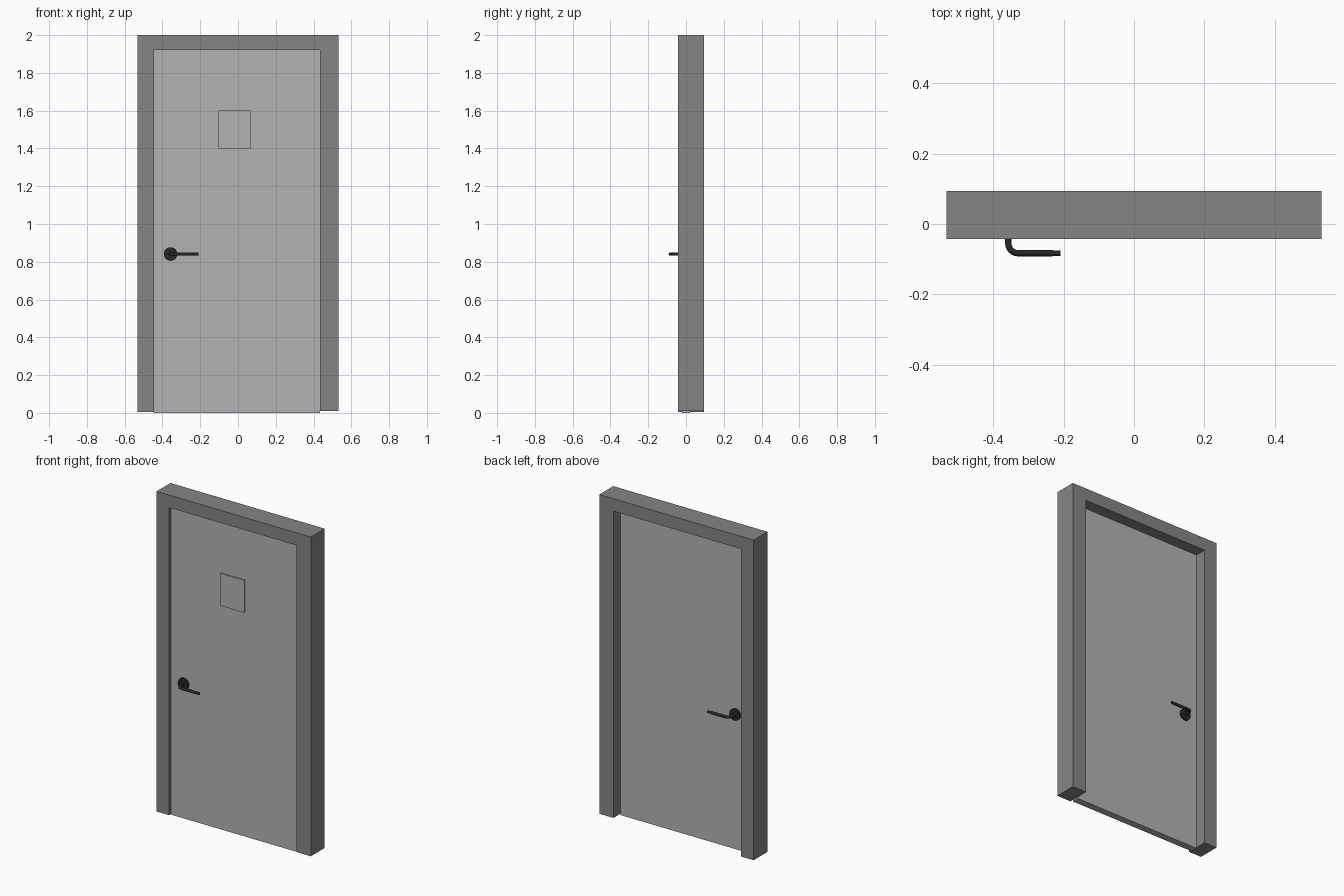
import bpy, bmesh, math
from mathutils import Matrix, Vector

if "Cube" in bpy.data.objects:
    bpy.data.objects.remove(bpy.data.objects["Cube"])


def material(name, v):
    m = bpy.data.materials.new(name)
    m.diffuse_color = (v, v, v, 1)
    m.use_nodes = True
    m.node_tree.nodes["Principled BSDF"].inputs["Base Color"].default_value = m.diffuse_color
    return m


FRAME = material("dark grey frame", 0.235)
LEAF = material("light grey door", 0.45)
METAL = material("black metal", 0.021)


def finish(name, bm, mat, smooth=False):
    bmesh.ops.recalc_face_normals(bm, faces=bm.faces[:])
    me = bpy.data.meshes.new(name)
    bm.to_mesh(me)
    bm.free()
    ob = bpy.data.objects.new(name, me)
    bpy.context.collection.objects.link(ob)
    me.materials.append(mat)
    if smooth:
        bpy.ops.object.select_all(action='DESELECT')
        ob.select_set(True)
        bpy.context.view_layer.objects.active = ob
        bpy.ops.object.shade_smooth_by_angle(angle=math.radians(40))
    return ob


def slab(name, outline, y0, y1, mat):
    """Extrude an x-z outline from y0 to y1."""
    bm = bmesh.new()
    face = bm.faces.new([bm.verts.new((x, y0, z)) for x, z in outline])
    ext = bmesh.ops.extrude_face_region(bm, geom=[face])["geom"]
    bmesh.ops.translate(bm, vec=(0, y1 - y0, 0),
                        verts=[g for g in ext if isinstance(g, bmesh.types.BMVert)])
    return finish(name, bm, mat)


def rect(x0, x1, z0, z1):
    return [(x0, z0), (x1, z0), (x1, z1), (x0, z1)]


L, R, TOP = -0.445, 0.435, 1.922     # door opening
FRONT, BACK = -0.022, 0.022          # door leaf faces

# Frame: upside-down U around the opening
slab("door_frame", [(-0.532, 0.005), (L, 0.005), (L, TOP), (R, TOP), (R, 0.01),
                    (0.532, 0.01), (0.532, 2.0), (-0.532, 2.0)], -0.043, 0.094, FRAME)

# Door leaf and the thin square plate on its front
slab("door_leaf", rect(L, R, 0, TOP), FRONT, BACK, LEAF)
slab("sign_plate", rect(-0.103, 0.065, 1.398, 1.6), FRONT - 0.009, FRONT + 0.002, LEAF)

HX, HZ = -0.357, 0.841


def handle(side, face, s):
    # Round backing disc
    bm = bmesh.new()
    bmesh.ops.create_cone(bm, cap_ends=True, segments=24, radius1=0.036, radius2=0.036, depth=0.012,
                          matrix=Matrix.Translation((HX, face + s * 0.005, HZ)) @ Matrix.Rotation(math.pi / 2, 4, 'X'))
    finish(side + "_handle_disc", bm, METAL, True)

    # Lever: round bar swept along a stem, a quarter bend and a straight grip
    bend, reach, rad, n = 0.028, 0.061, 0.009, 12
    path = [(Vector((HX, face, HZ)), 0, rad)]
    for i in range(7):
        a = math.pi / 2 * i / 6
        path.append((Vector((HX + bend * (1 - math.cos(a)),
                             face + s * (reach - bend + bend * math.sin(a)), HZ)), a, rad))
    end_y = face + s * reach
    for x, r in ((-0.232, rad), (-0.229, 0.008), (-0.209, 0.008)):
        path.append((Vector((x, end_y, HZ)), math.pi / 2, r))
    bm = bmesh.new()
    rings = []
    for p, a, r in path:
        across = Vector((math.cos(a), -s * math.sin(a), 0))
        rings.append([bm.verts.new(p + across * r * math.cos(t) + Vector((0, 0, r * math.sin(t))))
                      for t in (2 * math.pi * k / n for k in range(n))])
    for a, b in zip(rings, rings[1:]):
        for k in range(n):
            bm.faces.new((a[k], a[(k + 1) % n], b[(k + 1) % n], b[k]))
    bm.faces.new(rings[0])
    bm.faces.new(rings[-1])
    finish(side + "_handle_lever", bm, METAL, True)


handle("front", FRONT, -1)
handle("back", BACK, 1)
